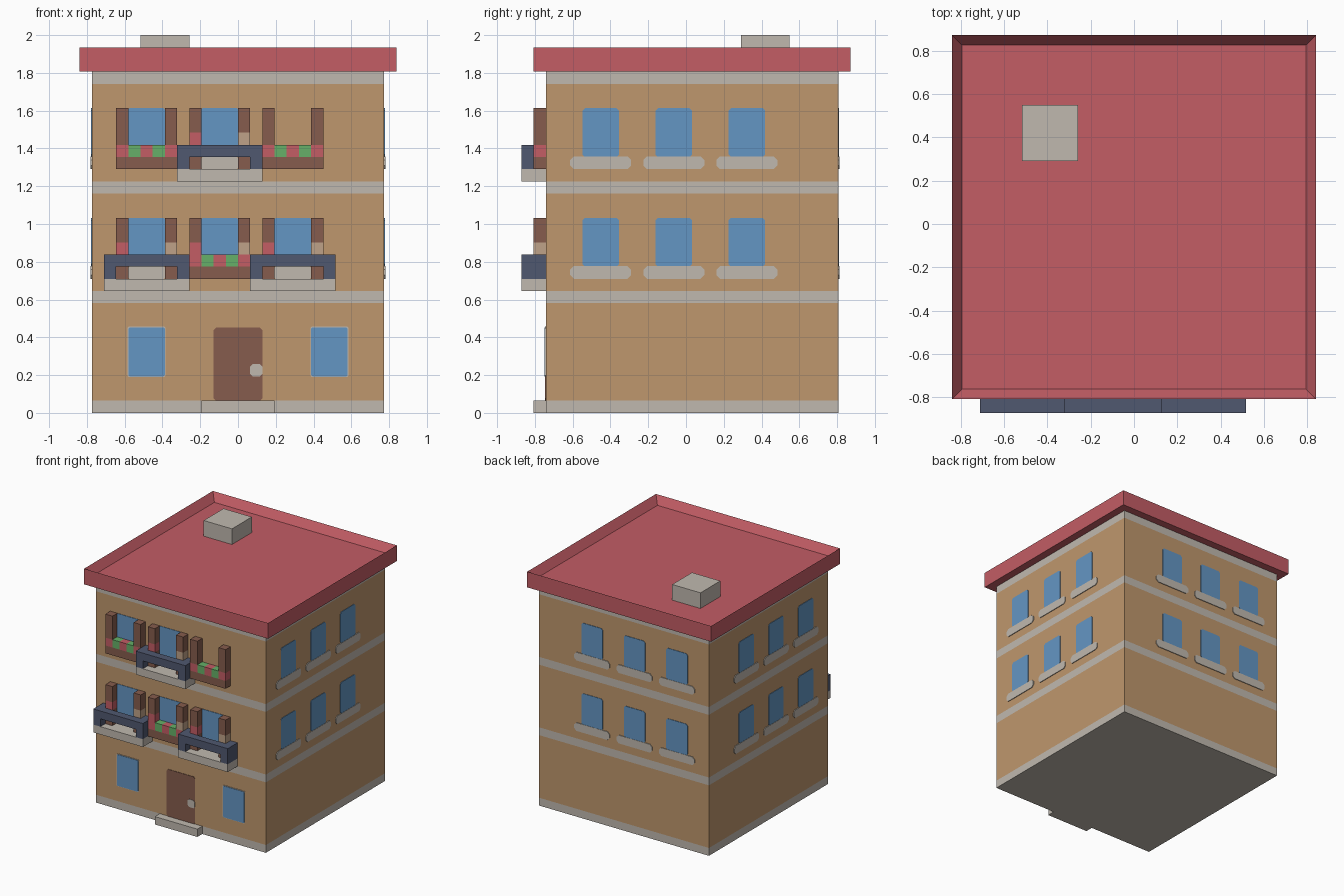
import bpy, bmesh
from mathutils import Vector

if "Cube" in bpy.data.objects:
    bpy.data.objects.remove(bpy.data.objects["Cube"], do_unlink=True)

V = 2 / 31                       # one block; all sizes below are in blocks
FRONT, BACK, SIDE = -11.5, 12.5, 12
PLATE = 0.06                     # thickness of painted plates


def material(name, hex_colour):
    rgb = [int(hex_colour[i:i + 2], 16) / 255 for i in (0, 2, 4)]
    lin = [c / 12.92 if c < 0.04045 else ((c + 0.055) / 1.055) ** 2.4 for c in rgb]
    m = bpy.data.materials.new(name)
    m.use_nodes = True
    m.diffuse_color = (*lin, 1)
    m.node_tree.nodes["Principled BSDF"].inputs["Base Color"].default_value = (*lin, 1)
    return m


WALL = material("ochre wall", "BF976D")
STONE = material("pale stone", "C0B9AF")
RED = material("red", "C35D65")
GLASS = material("blue glass", "6496C4")
WOOD = material("brown wood", "865C4D")
NAVY = material("navy railing", "505870")
GREEN = material("leaf green", "66B068")
CLAY = material("pale clay", "BFA288")


def finish(name, bm, *mats):
    bmesh.ops.recalc_face_normals(bm, faces=bm.faces)
    bmesh.ops.scale(bm, vec=(V, V, V), verts=bm.verts)
    mesh = bpy.data.meshes.new(name)
    bm.to_mesh(mesh)
    bm.free()
    for m in mats:
        mesh.materials.append(m)
    obj = bpy.data.objects.new(name, mesh)
    bpy.context.collection.objects.link(obj)
    return obj


def box_mesh(x, y, z, bm=None):
    bm = bm or bmesh.new()
    verts = bmesh.ops.create_cube(bm, size=1)["verts"]
    for v in verts:
        v.co = [a + (b - a) * (c + 0.5) for (a, b), c in zip((x, y, z), v.co)]
    return bm


def box(name, x, y, z, mat):
    return finish(name, box_mesh(x, y, z), mat)


def plate(name, side, u, z, mat, cut=0.2, lift=PLATE):
    """Flat panel with clipped corners on one wall; u runs along x or y."""
    (a, b), (c, d) = u, z
    outline = [(a + cut, c), (b - cut, c), (b, c + cut), (b, d - cut),
               (b - cut, d), (a + cut, d), (a, d - cut), (a, c + cut)]
    place = {"front": lambda p, q: (p, FRONT, q), "back": lambda p, q: (p, BACK, q),
             "left": lambda p, q: (SIDE, p, q), "right": lambda p, q: (-SIDE, p, q)}[side]
    out = {"front": (0, -1, 0), "back": (0, 1, 0), "left": (1, 0, 0), "right": (-1, 0, 0)}[side]
    bm = bmesh.new()
    face = bm.faces.new([bm.verts.new(place(*p)) for p in outline])
    ext = bmesh.ops.extrude_face_region(bm, geom=[face])["geom"]
    for v in ext:
        if isinstance(v, bmesh.types.BMVert):
            v.co += Vector(out) * lift
    return finish(name, bm, mat)


# Walls with stone bands at each storey
bm = box_mesh((-SIDE, SIDE), (FRONT, BACK), (0, 28))
for base in (0, 9, 18, 27):
    for h in (base, base + 1):
        if 0 < h < 28:
            bmesh.ops.bisect_plane(bm, geom=bm.verts[:] + bm.edges[:] + bm.faces[:],
                                   plane_co=(0, 0, h), plane_no=(0, 0, 1))
for f in bm.faces:
    f.material_index = int(f.calc_center_median().z % 9 < 1)
finish("walls", bm, WALL, STONE)

# Flat roof with a raised rim
bm = box_mesh((-13, 13), (-12.5, 13.5), (28, 30))
top = max(bm.faces, key=lambda f: f.calc_center_median().z)
bmesh.ops.inset_region(bm, faces=[top], thickness=1)
bmesh.ops.translate(bm, vec=(0, 0, -1), verts=top.verts)
finish("roof", bm, RED)
box("chimney", (-8, -4), (4.5, 8.5), (29, 31), STONE)

# Windows and sills on the sides and the back
for side, starts in (("left", (-8.5, -2.5, 3.5)), ("right", (-8.5, -2.5, 3.5)),
                     ("back", (-9, -3, 3))):
    for u in starts:
        for z in (12, 21):
            plate(f"{side}_window", side, (u, u + 3), (z, z + 4), GLASS)
            plate(f"{side}_sill", side, (u - 1, u + 4), (z - 1, z + 0.05), STONE, cut=0.3, lift=0.09)

# Ground floor front: windows, door and step
for u in (-9, 6):
    plate("ground_window_frame", "front", (u - 0.07, u + 3.07), (2.95, 7.07), STONE, cut=0.1)
    plate("ground_window", "front", (u, u + 3), (3, 7), GLASS, cut=0.1, lift=0.1)
plate("door", "front", (-2, 2), (1, 7), WOOD)
plate("door_handle", "front", (1, 2), (3, 4), STONE, lift=0.1)
box("front_step", (-3, 3), (FRONT - 1, FRONT), (0, 1), STONE)

NEAR = (FRONT - 1, FRONT)        # first layer in front of the wall
FAR = (FRONT - 2, FRONT - 1)     # outer layer of the balconies


def shutters(u, z, blocks):
    """Pair of shutters; blocks lists bottom, top and the left and right materials."""
    for low, high, left, right in blocks:
        box("left_shutter", (u - 1, u), NEAR, (z + low, z + high), left)
        box("right_shutter", (u + 3, u + 4), NEAR, (z + low, z + high), right)


def flower_box(u, z):
    box("flower_box", (u - 1, u + 4), NEAR, (z - 1, z), WOOD)
    for i in range(5):
        box("flowers", (u - 1 + i, u + i), NEAR, (z, z + 1), GREEN if i % 2 else RED)


def balcony(u, z):
    box("balcony_floor", (u - 2, u + 5), (FAR[0], FRONT), (z - 2, z - 1), STONE)
    box("balcony_rail", (u - 1, u + 4), FAR, (z, z + 1), NAVY)
    for x in (u - 2, u + 4):
        box("balcony_side", (x, x + 1), (FAR[0], FRONT), (z - 1, z + 1), NAVY)
    plate("balcony_sill", "front", (u, u + 3), (z - 1, z), STONE, cut=0.1)


# Upper front: each bay has either a balcony or a flower box
for z, balconies in ((12, (-9, 3)), (21, (-3,))):
    for u in (-9, -3, 3):
        if (u, z) != (3, 21):
            plate("front_window", "front", (u, u + 3), (z, z + 4), GLASS, cut=0.1)
        if u in balconies:
            balcony(u, z)
            shutters(u, z, [(-1, 1, WOOD, WOOD), (1, 2, RED, CLAY), (2, 4, WOOD, WOOD)])
        else:
            flower_box(u, z)
            if z == 12:
                shutters(u, z, [(1, 2, RED, CLAY), (2, 4, WOOD, WOOD)])
            else:
                shutters(u, z, [(1, 4, WOOD, WOOD)])
